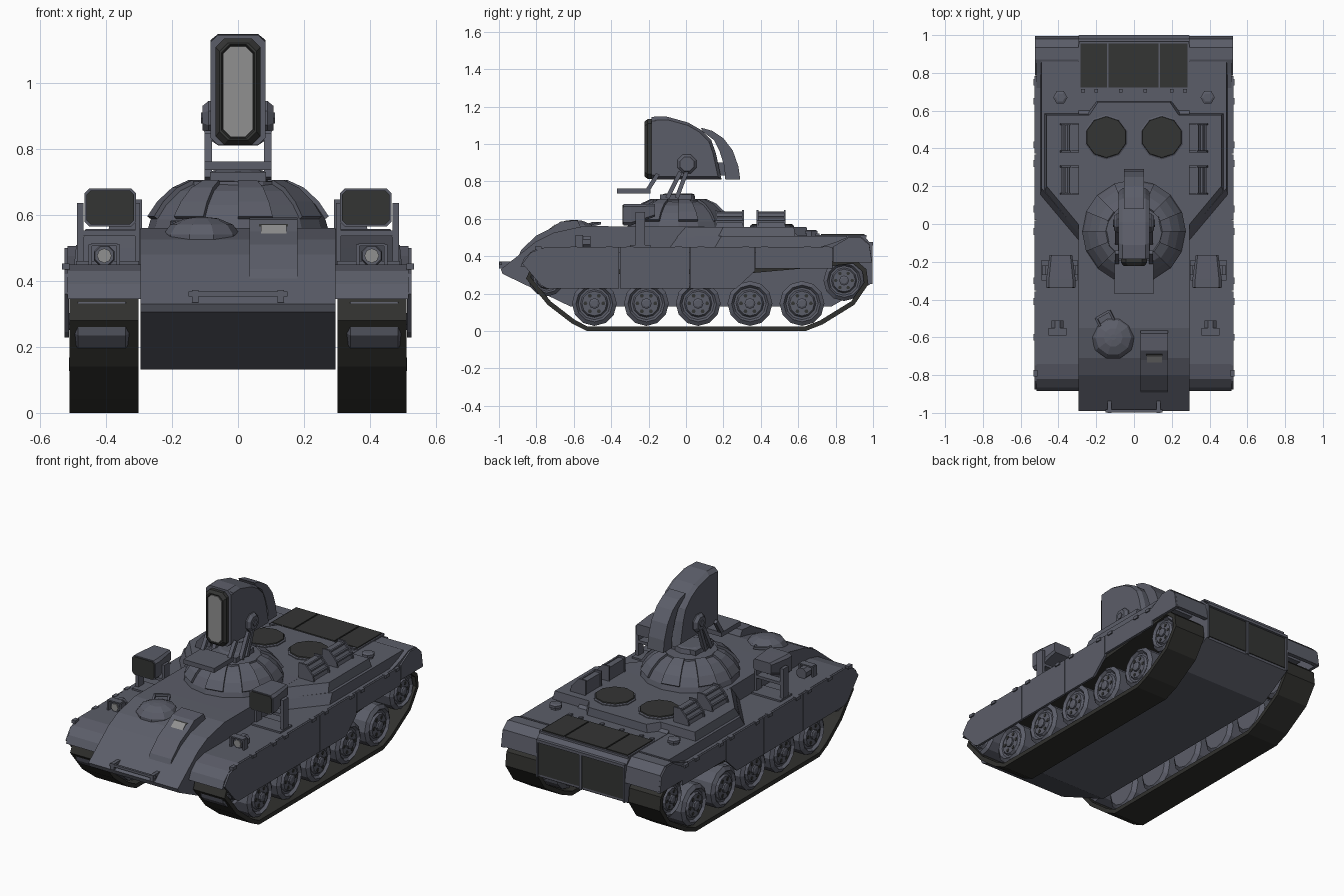
import bpy, bmesh, math
from mathutils import Vector as V

def mat(name, r, g, b):
    m = bpy.data.materials.new(name)
    m.diffuse_color = (r, g, b, 1)
    return m

GREY = mat("blue_grey_paint", .105, .11, .14)
DARK = mat("dark_panel", .034, .035, .034)
TRACK = mat("track_rubber", .03, .03, .027)
GLASS = mat("pale_glass", .28, .28, .28)

def loft(name, rings, m=GREY, cap=True):
    """Join equal-sized point rings into a solid; without caps the rings loop."""
    bm = bmesh.new()
    vs = [[bm.verts.new(p) for p in r] for r in rings]
    n, k = len(vs[0]), len(vs)
    for i in range(k - 1 if cap else k):
        a, b = vs[i], vs[(i + 1) % k]
        for j in range(n):
            bm.faces.new((a[j], a[(j + 1) % n], b[(j + 1) % n], b[j]))
    if cap:
        bm.faces.new(vs[0])
        bm.faces.new(vs[-1])
    bmesh.ops.recalc_face_normals(bm, faces=bm.faces)
    me = bpy.data.meshes.new(name)
    bm.to_mesh(me)
    bm.free()
    me.materials.append(m)
    o = bpy.data.objects.new(name, me)
    bpy.context.collection.objects.link(o)
    return o

def side(name, pts, x0, x1, m=GREY):          # (y,z) profile extruded along x
    return loft(name, [[(x, y, z) for y, z in pts] for x in (x0, x1)], m)

def box(name, x0, x1, y0, y1, z0, z1, m=GREY):
    return side(name, [(y0, z0), (y1, z0), (y1, z1), (y0, z1)], x0, x1, m)

def lathe(name, c, prof, n, axis="z", m=GREY, turn=0):   # prof = (radius, offset along axis)
    rings = []
    for r, h in prof:
        ring = []
        for i in range(n):
            t = turn + 2 * math.pi * i / n
            a, b = r * math.cos(t), r * math.sin(t)
            d = {"z": (a, b, h), "x": (h, a, b), "y": (a, h, b)}[axis]
            ring.append(V(c) + V(d))
        rings.append(ring)
    return loft(name, rings, m)

def beam(name, p, q, w, m=GREY):
    p, q = V(p), V(q)
    d = (q - p).normalized()
    u = d.cross(V((1, 0, 0)) if abs(d.x) < .9 else V((0, 0, 1))).normalized() * w / 2
    v = d.cross(u)
    return loft(name, [[e + u + v, e + u - v, e - u - v, e - u + v] for e in (p, q)], m)

def chamfer(cx, cz, w, h, c, y):              # chamfered rectangle facing front
    return [(cx + a, y, cz + b) for a, b in ((-w + c, -h), (w - c, -h), (w, -h + c), (w, h - c),
                                             (w - c, h), (-w + c, h), (-w, h - c), (-w, -h + c))]

# central hull
side("hull", [(-.99, .33), (-.98, .305), (-.62, .132), (.78, .132), (.985, .25), (.985, .47), (.95, .51),
              (.6, .51), (.54, .555), (-.42, .56), (-.55, .56), (-.71, .525), (-.8, .48)], -.295, .295)

# widened rear deck, lower and upper tiers
def deck(name, levels):
    loft(name, [[(s * x, y, z) for s, seq in ((1, p), (-1, p[::-1])) for x, y in seq] for z, p in levels])
deck("lower_deck", [(.44, [(.27, -.12), (.497, .15), (.497, .86), (.27, .86)]),
                    (.508, [(.27, -.07), (.49, .19), (.49, .86), (.27, .86)])])
deck("upper_deck", [(.5, [(.27, -.08), (.475, .17), (.475, .585), (.25, .585), (.2, .65)]),
                    (.557, [(.27, -.03), (.462, .2), (.462, .577), (.236, .577), (.19, .645)])])

WHEELS = [-.49, -.212, .065, .342, .62]
BELT = [(-.53, 0), (.64, 0), (.73, .035), (.9, .14), (.975, .25), (.965, .33), (.9, .385), (.8, .375),
        (.3, .33), (-.5, .33), (-.72, .39), (-.82, .36), (-.855, .28), (-.74, .14), (-.61, .04)]

for s in (1, -1):
    # track belt: loop of rectangular sections
    rings = []
    for i, (y, z) in enumerate(BELT):
        a, b = BELT[i - 1], BELT[(i + 1) % len(BELT)]
        t = V((b[0] - a[0], b[1] - a[1])).normalized()
        iy, iz = y - t.y * .025, z + t.x * .025
        rings.append([(s * .302, y, z), (s * .51, y, z), (s * .51, iy, iz), (s * .302, iy, iz)])
    loft("track", rings, TRACK, cap=False)
    # road wheels, idler and sprocket
    for y, z, r in [(w, .147, .12) for w in WHEELS] + [(-.745, .285, .1), (.845, .27, .11)]:
        lathe("wheel", (0, y, z), [(r * .8, s * .32), (r, s * .34), (r, s * .485), (r * .82, s * .5),
                                   (r * .72, s * .485), (r * .62, s * .485), (r * .55, s * .497)], 12, "x")
        lathe("hub", (0, y, z), [(r * .24, s * .49), (r * .24, s * .507), (r * .15, s * .512)], 8, "x")
        for k in range(6):
            t = k * math.pi / 3
            lathe("wheel_hole", (0, y + r * .4 * math.cos(t), z + r * .4 * math.sin(t)),
                  [(r * .09, s * .49), (r * .09, s * .5)], 6, "x", DARK)
    # fender: thin shell over the track with curved ends
    top = [(-.885, .345), (-.865, .39), (-.82, .43), (-.74, .45), (.72, .45), (.8, .475), (.87, .505),
           (.935, .505), (.98, .465), (.995, .37)]
    low = [(.97, .37), (.955, .45), (.92, .475), (.87, .475), (.8, .445), (.72, .42), (-.74, .42),
           (-.81, .4), (-.84, .37), (-.855, .345)]
    side("fender", top + low, s * .29, s * .516)
    side("rear_fender_side", [(.785, .45), (.87, .5), (.935, .5), (.98, .46), (.995, .365), (.785, .365)],
         s * .505, s * .525)
    # side skirt panels
    for pts in ([(-.875, .36), (-.775, .245), (-.745, .228), (-.357, .228), (-.357, .448), (-.75, .448), (-.83, .42)],
                [(-.353, .228), (.018, .228), (.018, .448), (-.353, .448)],
                [(.022, .228), (.27, .228), (.368, .32), (.368, .448), (.022, .448)],
                [(.372, .333), (.783, .335), (.783, .448), (.372, .448)]):
        side("skirt_panel", pts, s * .512, s * .526)
    for y in (-.79, -.6, -.41, -.3, -.04, .08, .32, .42, .65, .75):
        box("skirt_hinge", s * .51, s * .533, y - .018, y + .018, .434, .452)
    # headlight in a guard
    lathe("headlight", (s * .405, -.56, .476), [(.034, .05), (.034, -.01), (.03, -.02)], 8, "y", turn=math.pi / 8)
    lathe("headlight_lens", (s * .405, -.56, .476), [(.022, -.018), (.022, -.025)], 8, "y", GLASS)
    for dx in (-.042, .042):
        box("headlight_guard", s * .405 + dx - .005, s * .405 + dx + .005, -.59, -.55, .445, .51)
    box("headlight_guard_top", s * .405 - .04, s * .405 + .04, -.59, -.55, .505, .513)
    # floodlight box on bracket
    cx = s * .387
    loft("floodlight", [chamfer(cx, .622, .078, .058, .015, -.335), chamfer(cx, .622, .078, .058, .015, -.295),
                        chamfer(cx, .645, .06, .033, .01, -.165)])
    loft("floodlight_face", [chamfer(cx, .622, .072, .052, .013, y) for y in (-.34, -.33)], DARK)
    box("floodlight_bar", s * .31, s * .485, -.27, -.22, .535, .552)
    box("floodlight_post", s * .468, s * .488, -.27, -.22, .44, .635)
    box("floodlight_stay", s * .297, s * .312, -.27, -.22, .44, .635)
    box("floodlight_foot", s * .3, s * .49, -.3, -.19, .445, .46)
    # roof fans
    lathe("fan_rim", (s * .147, .46, .55), [(.118, 0), (.118, .012), (.11, .016)], 10, turn=math.pi / 10)
    lathe("fan", (s * .147, .46, .55), [(.112, .01), (.108, .022)], 10, m=DARK, turn=math.pi / 10)
    # louvred wedge boxes
    for y in (.155, .378):
        loft("louvre_box", [[(s * x, yy, z) for x, z in ((.295, .555), (.385, .555), (.375, .585), (.33, .635), (.295, .635))]
                            for yy in (y + .01, y + .145)])
        for yy in (y, y + .145):
            loft("louvre_end", [[(s * x, k, z) for x, z in ((.29, .555), (.392, .555), (.385, .59), (.335, .646), (.29, .646))]
                                for k in (yy, yy + .01)])
        for x, z in ((.38, .585), (.358, .608), (.335, .635)):
            box("louvre_slat", s * (x - .005), s * (x + .006), y, y + .155, z - .004, z + .005)
    # hexagonal caps on rear deck
    lathe("deck_cap", (s * .39, .67, .505), [(.03, 0), (.03, .015), (.038, .015), (.038, .03), (.025, .036)], 6)
    # rear grille panels
    box("rear_grille", s * .008, s * .28, .98, .99, .265, .455, DARK)
    box("grille_frame", s * .282, s * .293, .98, .998, .25, .47)

# engine cover plates and hinges
box("engine_cover_frame", -.292, .292, .71, .965, .5, .512)
for x0, x1 in ((-.283, -.142), (-.134, .13), (.138, .283)):
    box("engine_cover", x0, x1, .722, .955, .505, .518, DARK)
for x in (-.27, -.2, -.07, .06, .2, .27):
    box("cover_hinge", x - .01, x + .01, .695, .715, .505, .52)
box("rear_top_lip", -.29, .29, .97, 1.0, .458, .475)
box("rear_grille_bar", -.008, .008, .98, .997, .25, .46)

# front details: hatch dome, driver hood, tow bar
lathe("hatch_dome", (-.11, -.6, .515), [(.1, -.04), (.117, .0), (.117, .025), (.095, .055), (.05, .074), (.015, .078)], 10)
beam("hatch_handle", (-.2, -.5, .575), (-.13, -.46, .575), .014)
for p in ((-.2, -.5), (-.13, -.46)):
    beam("hatch_handle_leg", (*p, .575), (p[0] + .03, p[1] - .06, .56), .012)
side("driver_hood", [(-.9, .39), (-.88, .435), (-.8, .51), (-.72, .55), (-.67, .585), (-.58, .592), (-.56, .55), (-.7, .45)],
     .035, .18)
side("driver_window_frame", [(-.76, .51), (-.755, .52), (-.69, .572), (-.68, .562)], .063, .152, DARK)
side("driver_window", [(-.755, .515), (-.755, .526), (-.7, .57), (-.69, .56)], .07, .147, GLASS)
beam("tow_bar", (-.15, -.99, .36), (.15, -.99, .36), .014)
for x in (-.13, .13):
    box("tow_bar_bracket", x - .01, x + .01, -1.0, -.93, .335, .372)

# turret dome with raised plates
C = V((0, -.04, 0))
DOME = [(.275, .55), (.265, .585), (.235, .63), (.19, .672), (.14, .695)]
lathe("turret_dome", C, DOME, 16)
for k in range(8):
    a0, a1 = (2 * math.pi * (2 * k + d) / 16 for d in (0, 1))
    rings = []
    for r, z in DOME[1:]:
        rings.append([C + V((q * math.cos(t), q * math.sin(t), z + dz)) for q, t, dz in
                      ((r + .01, a0, .01), (r + .01, a1, .01), (r - .03, a1, -.02), (r - .03, a0, -.02))])
    loft("turret_plate", rings)
lathe("turret_top", C, [(.155, .66), (.15, .7), (.09, .703), (.085, .73), (.07, .735)], 12)

# lamp mount: front shelf, links and pivots
box("mount_shelf", -.102, .102, -.37, -.19, .735, .762)
box("mount_base", -.085, .085, -.14, .03, .7, .73)
for s in (1, -1):
    for y0, y1, z1 in ((-.1, -.03, .85), (-.05, .01, .87)):
        beam("lamp_link", (s * .09, y0, .71), (s * .09, y1, z1), .022)
    beam("shelf_link", (s * .09, -.21, .745), (s * .09, -.15, .84), .022)
    lathe("lamp_pivot", (0, .005, .893), [(.055, s * .07), (.055, s * .09), (.04, s * .107), (.022, s * .107)], 8, "x",
          turn=math.pi / 8)
    lathe("pivot_cap", (0, .005, .893), [(.02, s * .1), (.02, s * .112)], 6, "x")

# lamp body: chamfered curved block
SHELL = [(-.18, .81), (-.18, 1.145), (-.11, 1.148), (.01, 1.115), (.08, 1.075), (.135, 1.02), (.16, .95), (.19, .81)]
mid = V((0, .96))
def shrink(p, k):
    return tuple(mid + (V(p) - mid) * k)
loft("lamp_body", [[(x, *shrink(p, k)) for p in SHELL] for x, k in ((-.083, .9), (-.06, 1), (.06, 1), (.083, .9))])
loft("lamp_front", [chamfer(0, .978, .083, .167, .022, y) for y in (-.185, -.12)])
loft("lamp_bezel", [chamfer(0, .973, w, h, .025, y) for w, h, y in
                    ((.068, .16, -.18), (.068, .16, -.205), (.056, .147, -.222), (.05, .142, -.222), (.047, .139, -.215))], DARK)
loft("lamp_lens", [chamfer(0, .973, .045, .137, .022, y) for y in (-.21, -.2205)], GLASS)

# curved counterweight behind the lamp
side("lamp_rear_arc", [(.08, 1.087), (.14, 1.07), (.2, 1.03), (.25, .965), (.28, .88), (.29, .81), (.21, .81),
                       (.205, .88), (.18, .96), (.15, 1.02), (.09, 1.065)], -.053, .053)
side("lamp_rear_joint", [(.1, .9), (.14, .9), (.24, .9), (.24, .83), (.1, .83)], -.035, .035)
